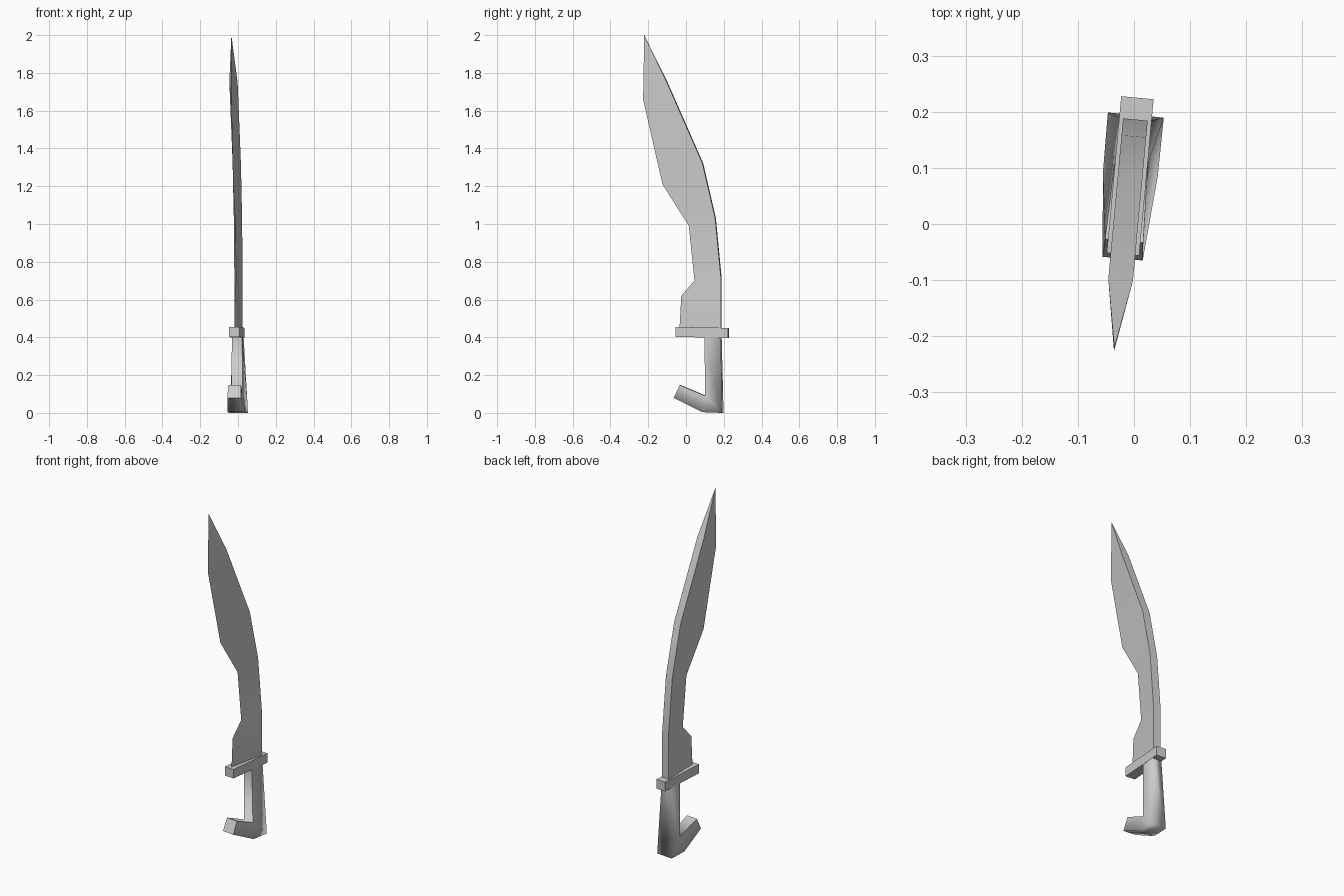
import bpy, bmesh
from mathutils import Matrix

cube = bpy.data.objects.get("Cube")
if cube:
    bpy.data.objects.remove(cube, do_unlink=True)

steel = bpy.data.materials.new("grey_steel")
steel.use_nodes = True
GREY = (0.6, 0.6, 0.6, 1)
steel.diffuse_color = GREY
steel.node_tree.nodes["Principled BSDF"].inputs["Base Color"].default_value = GREY

# The whole sword is turned slightly about the vertical axis
PLACE = Matrix.Translation((-0.0147, 0, 0)) @ Matrix.Rotation(-0.092, 4, 'Z')


def loft(name, sections, sharp=lambda edge, end: True):
    """Loft four-cornered rings; each section is two (y, z, half width) rails."""
    bm = bmesh.new()
    rings = []
    for (ya, za, wa), (yb, zb, wb) in sections:
        rings.append([bm.verts.new(p) for p in
                      ((-wa, ya, za), (wa, ya, za), (wb, yb, zb), (-wb, yb, zb))])
    rails = set()
    for a, b in zip(rings, rings[1:]):
        for i in range(4):
            j = (i + 1) % 4
            bm.faces.new((a[i], a[j], b[j], b[i]))
    for ring in (rings[0], rings[-1]):
        bm.faces.new(ring)
    # Keep the inner rails and end caps crisp
    for a, b in zip(rings, rings[1:]):
        for i in (0, 1):
            bm.edges.get((a[i], b[i])).smooth = False
    for ring in (rings[0], rings[-1]):
        for i in range(4):
            bm.edges.get((ring[i], ring[(i + 1) % 4])).smooth = False
    bmesh.ops.remove_doubles(bm, verts=bm.verts, dist=0.0005)
    bmesh.ops.dissolve_degenerate(bm, edges=bm.edges, dist=0.0001)
    bmesh.ops.recalc_face_normals(bm, faces=bm.faces)
    bmesh.ops.transform(bm, matrix=PLACE, verts=bm.verts)
    mesh = bpy.data.meshes.new(name)
    bm.to_mesh(mesh)
    bm.free()
    mesh.materials.append(steel)
    obj = bpy.data.objects.new(name, mesh)
    bpy.context.collection.objects.link(obj)
    return obj


# Blade: sharp cutting edge paired with a thick spine
edge = [(-0.035, 0.44), (-0.025, 0.62), (0.045, 0.7), (0.015, 0.99),
        (-0.125, 1.21), (-0.228, 1.66), (-0.222, 2.0)]
spine = [(0.187, 0.44), (0.187, 0.62), (0.187, 0.72), (0.157, 1.03),
         (0.09, 1.32), (-0.1, 1.75), (-0.222, 2.0)]
blade = loft("blade", [((*e, 0.0), (*s, 0.0 if s == e else 0.022))
                       for e, s in zip(edge, spine)])
bpy.context.view_layer.objects.active = blade
blade.select_set(True)
bpy.ops.object.shade_smooth_by_angle(angle=0.35)
blade.select_set(False)

# Guard: plain bar across the blade
loft("guard", [((-0.054, 0.403, 0.029), (-0.054, 0.455, 0.029)),
               ((0.226, 0.396, 0.029), (0.226, 0.45, 0.029))])

# Handle: flared grip that turns forward into a hooked pommel
inner = (0.105, 0.09, 0.03)
handle = loft("hooked_handle", [
    ((0.1, 0.41, 0.027), (0.187, 0.41, 0.027)),
    (inner, (0.195, 0.0, 0.05)),
    (inner, (0.09, 0.004, 0.049)),
    ((-0.03, 0.147, 0.034), (-0.062, 0.08, 0.036))])
for face in handle.data.polygons:
    face.use_smooth = True
